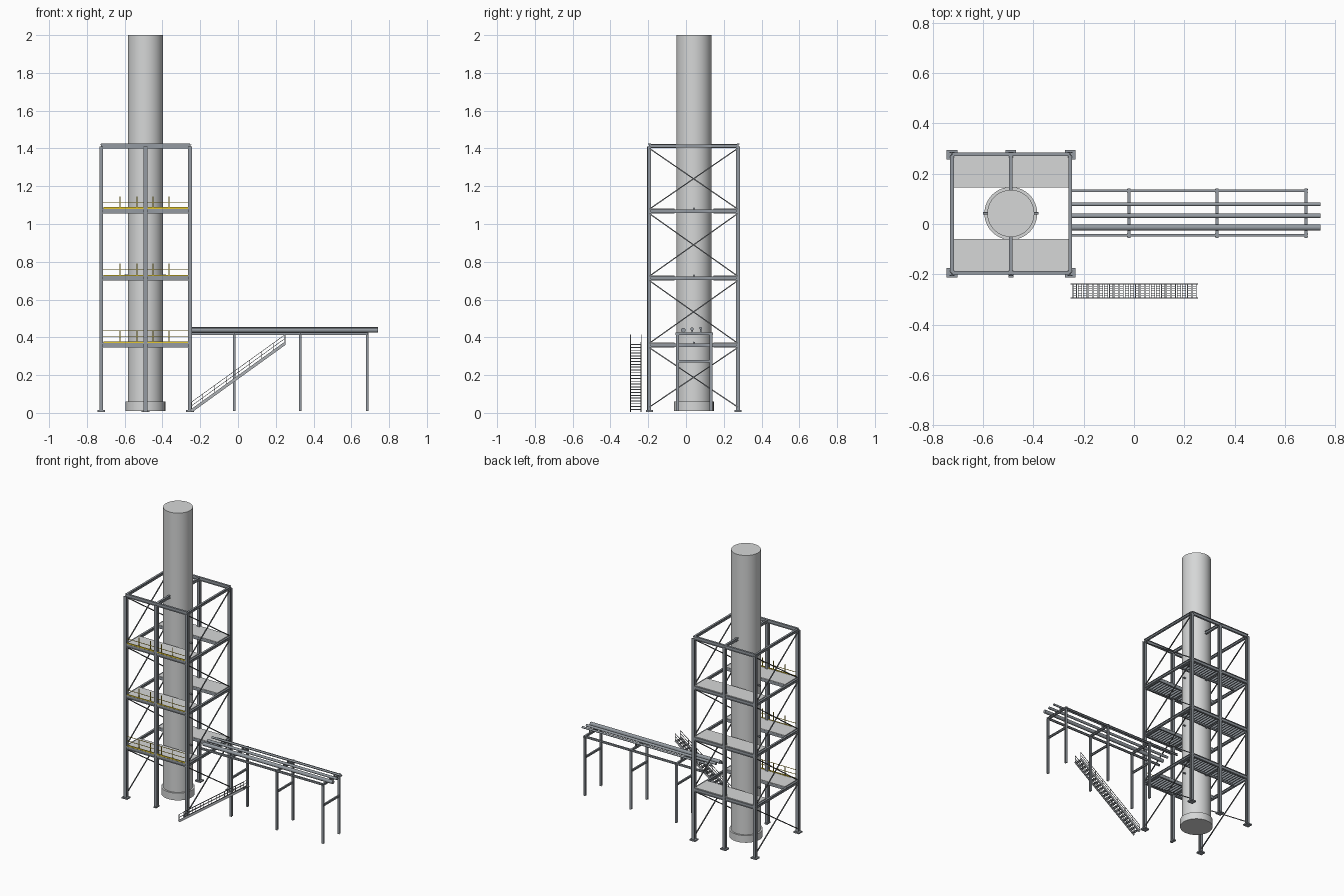
import bpy, bmesh, math
from mathutils import Vector, Matrix

if "Cube" in bpy.data.objects:
    bpy.data.objects.remove(bpy.data.objects["Cube"])


def material(name, rgb):
    m = bpy.data.materials.new(name)
    m.diffuse_color = (*rgb, 1)
    m.use_nodes = True
    m.node_tree.nodes["Principled BSDF"].inputs["Base Color"].default_value = m.diffuse_color
    return m


STEEL = material("blue grey steel", (0.30, 0.33, 0.36))
DARK = material("dark steel", (0.15, 0.16, 0.17))
SHELL = material("light grey shell", (0.67, 0.68, 0.68))
YELLOW = material("safety yellow", (0.78, 0.58, 0.03))
GALV = material("galvanised grey", (0.42, 0.44, 0.46))


class Part:
    """Collects swept members into one named object."""

    def __init__(self, name, mat, smooth=False):
        self.name, self.mat, self.smooth = name, mat, smooth
        self.bm = bmesh.new()

    def sweep(self, outline, p, q, up):
        # extrude a 2D outline straight from p to q
        p, q = Vector(p), Vector(q)
        d = (q - p).normalized()
        side = d.cross(Vector(up)).normalized()
        top = side.cross(d)
        rings = [[self.bm.verts.new(e + side * a + top * b) for a, b in outline] for e in (p, q)]
        n = len(outline)
        for i in range(n):
            j = (i + 1) % n
            self.bm.faces.new((rings[0][i], rings[0][j], rings[1][j], rings[1][i]))
        self.bm.faces.new(rings[0][::-1])
        self.bm.faces.new(rings[1])

    def bar(self, p, q, w, h=None, up=(0, 0, 1)):
        a, b = w / 2, (h or w) / 2
        self.sweep([(-a, -b), (a, -b), (a, b), (-a, b)], p, q, up)

    def ibeam(self, p, q, w, h, t=0.004, up=(0, 0, 1)):
        a, b, s = w / 2, h / 2, t / 2
        c = b - t
        self.sweep([(-a, -b), (a, -b), (a, -c), (s, -c), (s, c), (a, c),
                    (a, b), (-a, b), (-a, c), (-s, c), (-s, -c), (-a, -c)], p, q, up)

    def tube(self, p, q, r, n=16, up=(0, 0, 1)):
        self.sweep([(r * math.cos(k * math.tau / n), r * math.sin(k * math.tau / n))
                    for k in range(n)], p, q, up)

    def box(self, x0, x1, y0, y1, z0, z1):
        m = Matrix.LocRotScale(Vector(((x0 + x1) / 2, (y0 + y1) / 2, (z0 + z1) / 2)), None,
                               Vector((x1 - x0, y1 - y0, z1 - z0)))
        bmesh.ops.create_cube(self.bm, size=1, matrix=m)

    def done(self):
        bmesh.ops.recalc_face_normals(self.bm, faces=self.bm.faces[:])
        me = bpy.data.meshes.new(self.name)
        self.bm.to_mesh(me)
        self.bm.free()
        me.materials.append(self.mat)
        ob = bpy.data.objects.new(self.name, me)
        bpy.context.collection.objects.link(ob)
        if self.smooth:
            bpy.ops.object.select_all(action='DESELECT')
            bpy.context.view_layer.objects.active = ob
            ob.select_set(True)
            bpy.ops.object.shade_smooth_by_angle(angle=math.radians(35))


X0, XM, X1 = -0.724, -0.49, -0.254      # column lines across
Y0, Y1 = -0.195, 0.275                  # front and back lines
CY = 0.042                              # stack centre
LEVELS = (0.358, 0.713, 1.068)          # floor beam centres
TOP = 1.413
Y_UP = (0, 1, 0)

# chimney shaft, base ring and small side ports
p = Part("chimney_stack", SHELL, True)
p.tube((XM, CY, 0.01), (XM, CY, 2.0), 0.0935, 64, Y_UP)
p.tube((XM, CY, 0.01), (XM, CY, 0.06), 0.105, 64, Y_UP)
p.done()
p = Part("stack_ports", STEEL, True)
for z in LEVELS:
    for s in (-1, 1):
        p.tube((XM + s * 0.088, CY, z + 0.014), (XM + s * 0.11, CY, z + 0.014), 0.005, 12)
p.done()

# tower columns and base plates
p = Part("tower_columns", STEEL)
plates = Part("column_base_plates", STEEL)
for x in (X0, XM, X1):
    for y in (Y0, Y1):
        p.ibeam((x, y, 0.01), (x, y, 1.41), 0.02, 0.022, up=Y_UP)
        dx = 0.010 if (x == XM and y < 0) else 0.021
        plates.box(x - dx, x + dx, y - 0.018, y + 0.02, 0.005, 0.014)
p.done()
plates.done()

# ring beams at each floor and the roof, with short beams towards the shaft
p = Part("tower_beams", STEEL)
for z in (*LEVELS, TOP):
    for y in (Y0 + 0.002, Y1 + 0.002):
        p.ibeam((X0, y, z), (X1, y, z), 0.014, 0.024)
    for x in (X0, X1):
        p.ibeam((x, Y0, z), (x, Y1, z), 0.014, 0.018)
    p.ibeam((XM, Y0, z), (XM, CY - 0.094, z), 0.014, 0.02)
    p.ibeam((XM, CY + 0.094, z), (XM, Y1, z), 0.014, 0.02)
p.done()

# cross bracing on both sides
p = Part("cross_bracing", DARK)
zs = [0.02, *LEVELS, TOP]
for x in (X0, X1):
    for a, b in zip(zs, zs[1:]):
        p.bar((x, Y0, a + 0.01), (x, Y1, b - 0.012), 0.006)
        p.bar((x, Y1, a + 0.01), (x, Y0, b - 0.012), 0.006)
p.done()

# walkway floors with end plates, and joists underneath
decks = Part("platform_decks", SHELL)
joists = Part("platform_joists", STEEL)
for z in LEVELS:
    for a, b, inner in ((Y0, -0.06, -0.064), (0.145, Y1, 0.149)):
        decks.box(X0 + 0.006, X1 - 0.006, a, b, z + 0.0105, z + 0.0145)
        joists.bar((X0, inner, z), (X1, inner, z), 0.008, 0.02)
        for x in (X0 + 0.008, X1 - 0.008):
            joists.box(x - 0.002, x + 0.002, a, b, z - 0.013, z + 0.0135)
        for k in range(1, 22):
            x = X0 + (X1 - X0) * k / 22
            joists.bar((x, a, z + 0.002), (x, b, z + 0.002), 0.005, 0.016)
decks.done()
joists.done()

# yellow guard rails and toe boards along the front
p = Part("guard_rails", YELLOW)
for i, z in enumerate(LEVELS):
    f = z + 0.012
    p.box(X0 + 0.012, X1 - 0.012, Y0 - 0.004, Y0, f, f + (0.009 if i != 1 else 0.006))
    for h in ((0.035, 0.066) if i == 0 else (0.034,)):
        p.bar((X0 + 0.01, Y0, f + h), (X1 - 0.01, Y0, f + h), 0.0028)
    for x in (-0.625, -0.535, -0.45, -0.365):
        p.bar((x, Y0, f), (x, Y0, f + 0.066), 0.004, up=Y_UP)
p.done()

# pipe rack frames
p = Part("pipe_rack", STEEL)
R0, R1 = -0.045, 0.132
for x in (-0.02, 0.33, 0.685):
    for y in (R0, R1):
        p.ibeam((x, y, 0.01), (x, y, 0.415), 0.014, 0.014, 0.003, Y_UP)
    p.ibeam((x, R0 - 0.01, 0.419), (x, R1 + 0.01, 0.419), 0.012, 0.014, 0.003)
    p.ibeam((x, R0, 0.274), (x, R1, 0.274), 0.01, 0.014, 0.003)
for y in (R0, R1):
    p.ibeam((X1, y, 0.419), (0.69, y, 0.419), 0.009, 0.014, 0.003)
p.done()

# pipes on the rack
p = Part("rack_pipes", STEEL, True)
for y, r, z in ((-0.014, 0.0125, 0.438), (0.032, 0.009, 0.444), (0.078, 0.007, 0.449)):
    p.tube((-0.255, y, z), (0.742, y, z), r)
p.done()
p = Part("pipe_saddles", STEEL)
for x in (-0.02, 0.33, 0.685):
    for y in (0.032, 0.078):
        p.box(x - 0.004, x + 0.004, y - 0.004, y + 0.004, 0.424, 0.444)
p.done()

# stair: stringers, treads and hand rails
S0, S1 = Vector((-0.248, 0, 0.01)), Vector((0.249, 0, 0.368))
SIDES = (-0.294, -0.238)
N = 24
p = Part("stair_stringers", GALV)
rails = Part("stair_hand_rails", GALV)
for y in SIDES:
    o = Vector((0, y, 0))
    p.bar(S0 + o, S1 + o, 0.004, 0.016)
    for h in (0.026, 0.046):
        up = Vector((0, 0, h))
        rails.bar(S0 + o + up, S1 + o + up, 0.0028)
    for k in range(9):
        b = S0.lerp(S1, k / 8) + o
        rails.bar(b, b + Vector((0, 0, 0.047)), 0.003, up=Y_UP)
p.done()
rails.done()
# each tread is an open grating of thin bars both ways
p = Part("stair_treads", STEEL)
for k in range(N):
    c = S0.lerp(S1, (k + 0.6) / N)
    for dx in (-0.007, 0.007):
        p.box(c.x + dx - 0.0012, c.x + dx + 0.0012, *SIDES, c.z - 0.003, c.z + 0.002)
    for j in range(1, 6):
        y = SIDES[0] + (SIDES[1] - SIDES[0]) * j / 6
        p.box(c.x - 0.007, c.x + 0.007, y - 0.001, y + 0.001, c.z - 0.002, c.z + 0.0015)
p.done()
